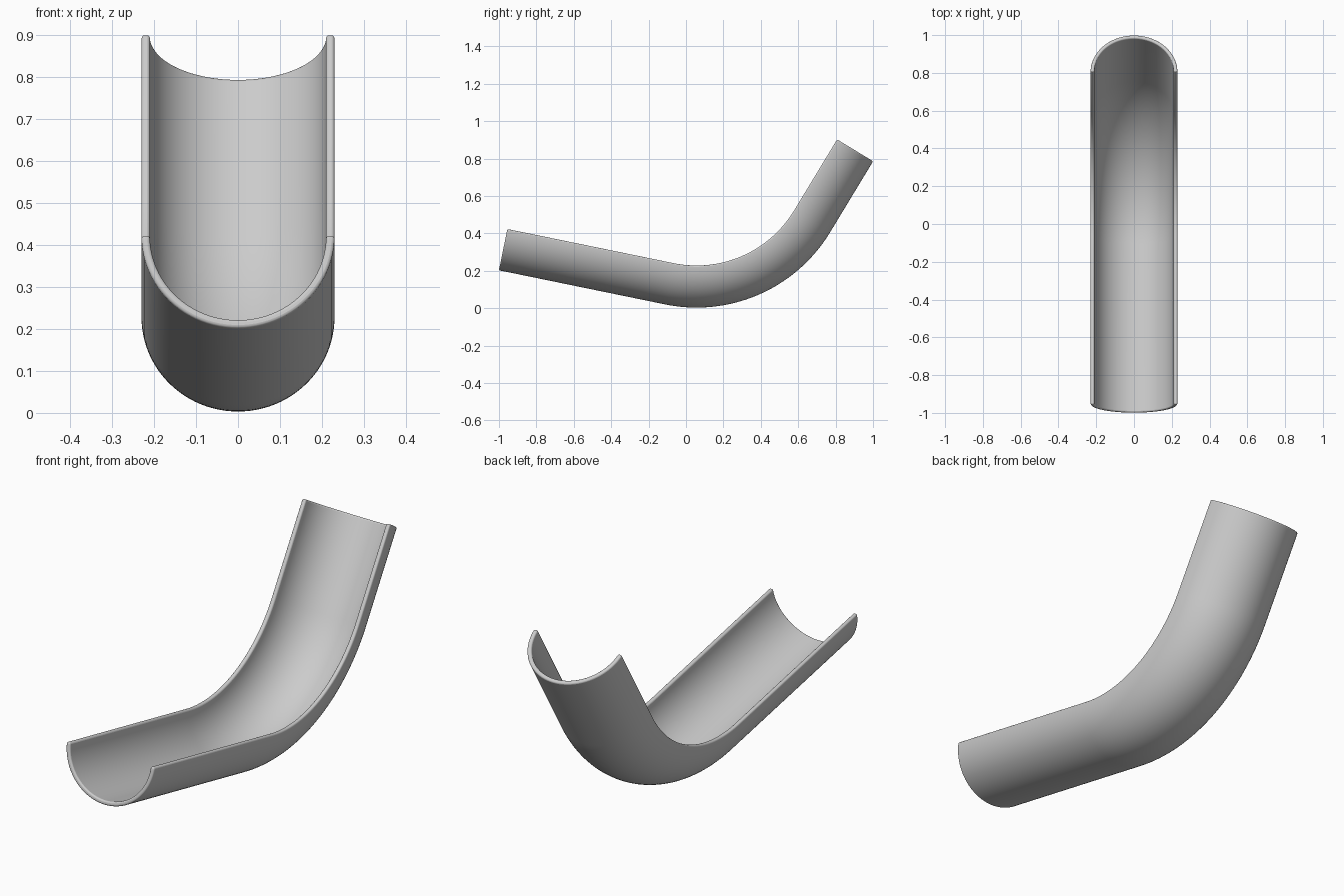
import bpy, bmesh, math
from mathutils import Vector

if "Cube" in bpy.data.objects:
    bpy.data.objects.remove(bpy.data.objects["Cube"])

WIDTH, DEPTH, WALL = 0.23, 0.225, 0.02   # half width, trough depth, wall thickness
A0, A1 = math.radians(-11.6), math.radians(58.8)   # slopes of the two straight runs
START, END = Vector((-0.955, 0.423)), Vector((0.808, 0.902))   # rim ends in (y, z)
R = 0.61                                 # bend radius at the rim


def direction(a):
    return Vector((math.cos(a), math.sin(a)))


# Rim path: straight run, circular bend, straight run
d0, d1 = direction(A0), direction(A1)
gap = END - START
t = (gap.x * d1.y - gap.y * d1.x) / (d0.x * d1.y - d0.y * d1.x)
corner = START + d0 * t
bend_start = corner - d0 * R * math.tan((A1 - A0) / 2)
centre = bend_start + direction(A0 + math.pi / 2) * R
STEPS = 40
path = [(START, A0)]
for i in range(STEPS + 1):
    a = A0 + (A1 - A0) * i / STEPS
    path.append((centre + direction(a - math.pi / 2) * R, a))
path.append((END, A1))

# C-shaped cross-section: outer half round, then inner half round back
N = 48
angles = [math.pi * i / N for i in range(N + 1)]
outer = [(-WIDTH * math.cos(a), -DEPTH * math.sin(a)) for a in angles]
inner = [(-(WIDTH - WALL) * math.cos(a), -(DEPTH - WALL) * math.sin(a)) for a in angles]
profile = outer + inner[::-1]
M = len(profile)

# Sweep the section along the path
bm = bmesh.new()
rings = []
for p, a in path:
    n = direction(a + math.pi / 2)
    rings.append([bm.verts.new((x, p.x + n.x * h, p.y + n.y * h)) for x, h in profile])
for r0, r1 in zip(rings, rings[1:]):
    for j in range(M):
        k = (j + 1) % M
        bm.faces.new((r0[j], r0[k], r1[k], r1[j]))
# End walls between the outer and inner rounds
for ring in (rings[0], rings[-1]):
    for j in range(N):
        bm.faces.new((ring[j], ring[j + 1], ring[M - 2 - j], ring[M - 1 - j]))
bmesh.ops.recalc_face_normals(bm, faces=bm.faces)

mesh = bpy.data.meshes.new("curved_trough")
bm.to_mesh(mesh)
bm.free()
trough = bpy.data.objects.new("curved_trough", mesh)
bpy.context.collection.objects.link(trough)

# Softened rims and ends
bpy.context.view_layer.objects.active = trough
trough.select_set(True)
bev = trough.modifiers.new("soft_edges", 'BEVEL')
bev.width = 0.007
bev.segments = 3
bev.limit_method = 'ANGLE'
bev.angle_limit = math.radians(60)
bpy.ops.object.shade_smooth_by_angle(angle=math.radians(40))
